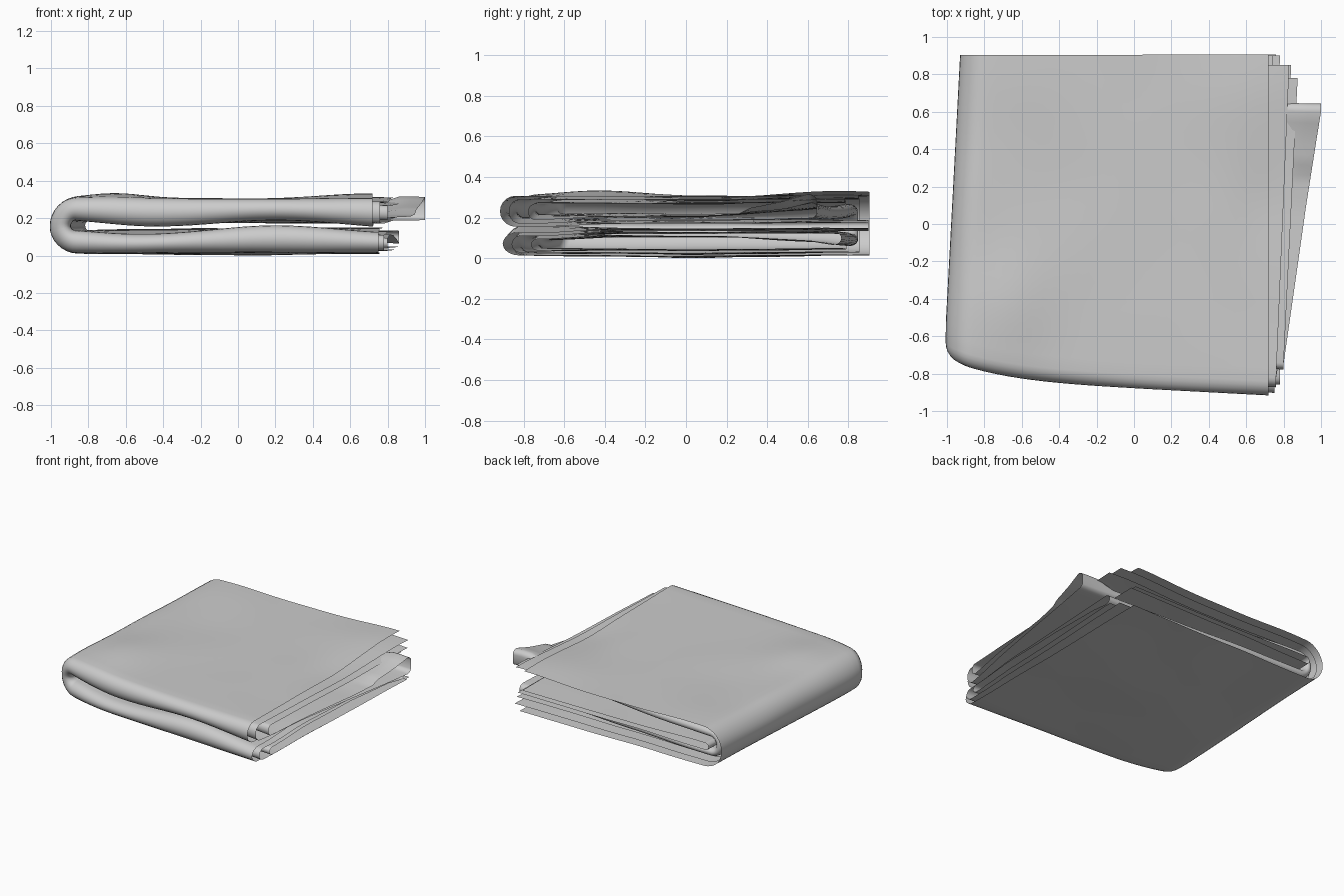
import bpy, math
from mathutils import noise, Vector

if "Cube" in bpy.data.objects:
    bpy.data.objects.remove(bpy.data.objects["Cube"])

MID = 0.16          # height of the gap between the lower and upper stack


def smooth(a, b, v):
    t = min(1, max(0, (v - a) / (b - a)))
    return t * t * (3 - 2 * t)


def gauss(x, y, cx, cy, sx, sy):
    return math.exp(-((x - cx) / sx) ** 2 - ((y - cy) / sy) ** 2)


def arc(cy, n0, n1, side, xt, xb, f=0, length=1.0, steps=10):
    """Rounded fold seen from the end: goes from depth n0 to n1, bulging to y * side."""
    r, c = (n0 - n1) / 2, (n0 + n1) / 2
    return [(cy + side * abs(r) * length * math.sin(math.pi * i / steps),
             c + r * math.cos(math.pi * i / steps), xt, xb, f) for i in range(steps + 1)]


def densify(points, step=0.07):
    out = []
    for a, b in zip(points, points[1:]):
        k = max(1, math.ceil(abs(b[0] - a[0]) / step))
        out += [tuple(p + (q - p) * i / k for p, q in zip(a, b)) for i in range(k)]
    return out + [points[-1]]


def place(u, y, n, xt, xb, f):
    """u: 0..1 lower run, 1..2 around the left fold, 2..3 upper run."""
    w = (0.9 - y) / 1.8
    xc = -0.785 - 0.085 * min(w, 0.9)
    side = -math.cos(math.pi * min(1, max(0, u - 1)))      # -1 below, +1 above
    bend = math.exp(-((u - 1.5) / 0.75) ** 2)
    n = n + 0.022 * bend * max(0, 1 - n / 0.145)           # small open loop in the fold
    if u < 1:
        x = xb + (xc - xb) * u
    elif u > 2:
        x = xc + (xt - xc) * (u - 2)
    else:
        x = xc - n * math.sin(math.pi * (u - 1))
    # loose inner fold flares out at the open end of the upper stack
    if side > 0 and f > 0.5 and n > 0.06:
        n += 0.05 * (f - 0.5) * 2 * smooth(0.7, 0.9, x)
    z = MID + side * n
    # skewed front edge and slanted inner fold
    t = (0.72 - x) / 1.72
    h = 0.09 * t + 0.10 * max(0, t) ** 6 + (0.015 if side < 0 else 0.015 * (1 - side))
    y2 = y + w * h
    y2 -= f * smooth(-0.9, 1.0, x) * (0.20 if side > 0 else 0.08)
    # wavy gap along the front, soft dents and lifted areas
    mid = max(0, 1 - n / 0.145)
    z += mid * smooth(-0.3, -0.8, y) * (0.022 * math.sin(4.6 * x + 0.6) - 0.006)
    if side > 0:
        k = n / 0.145
        z += k * (0.028 * gauss(x, y2, -0.66, -0.42, 0.22, 0.28)
                  + 0.024 * gauss(x, y2, 0.68, 0.8, 0.3, 0.4)
                  + 0.008 * gauss(x, y2, -0.6, 0.8, 0.3, 0.3)
                  - 0.012 * gauss(x, y2, 0.7, 0.1, 0.15, 0.25))
    else:
        z -= n / 0.145 * 0.014 * gauss(x, y2, 0.0, 0.05, 0.6, 0.4)
        z -= n / 0.145 * 0.008 * gauss(x, y2, -0.65, -0.4, 0.3, 0.3)
    z += 0.006 * noise.noise(Vector((x * 2.2, y2 * 2.2, side)))
    return (min(x, 1.0), y2, max(z, 0.0))


def cloth(name, profile):
    rows = densify(profile)
    us = [i / 26 for i in range(26)] + [1 + i / 16 for i in range(16)] \
        + [2 + i / 26 for i in range(27)]
    k = len(us)
    verts = [place(u, *row) for row in rows for u in us]
    faces = [(i * k + j, i * k + j + 1, (i + 1) * k + j + 1, (i + 1) * k + j)
             for i in range(len(rows) - 1) for j in range(k - 1)]
    mesh = bpy.data.meshes.new(name)
    mesh.from_pydata(verts, [], faces)
    obj = bpy.data.objects.new(name, mesh)
    bpy.context.collection.objects.link(obj)
    bpy.context.view_layer.objects.active = obj
    obj.select_set(True)
    bpy.ops.object.shade_smooth_by_angle(angle=math.radians(50))
    obj.select_set(False)
    return obj


# outer layer: wraps the front edge, open at the back and right
cloth("outer_layer",
      [(0.905, 0.145, 0.72, 0.76, 0)]
      + arc(-0.84, 0.145, 0.012, -1, 0.72, 0.75, length=1.15)
      + [(0.90, 0.012, 0.74, 0.78, 0)])

# inner layer: second wrap that turns back inside along a slanted fold
cloth("inner_layer",
      [(0.85, 0.130, 0.83, 0.84, 0)]
      + arc(-0.82, 0.130, 0.028, -1, 0.76, 0.78)
      + arc(0.80, 0.028, 0.095, 1, 1.0, 0.86, f=1, length=1.3)
      + [(0.66, 0.075, 0.98, 0.85, 0.9), (0.2, 0.048, 0.92, 0.83, 0.5)]
      + arc(-0.74, 0.045, 0.113, -1, 0.80, 0.80)
      + [(0.78, 0.113, 0.875, 0.87, 0)])
